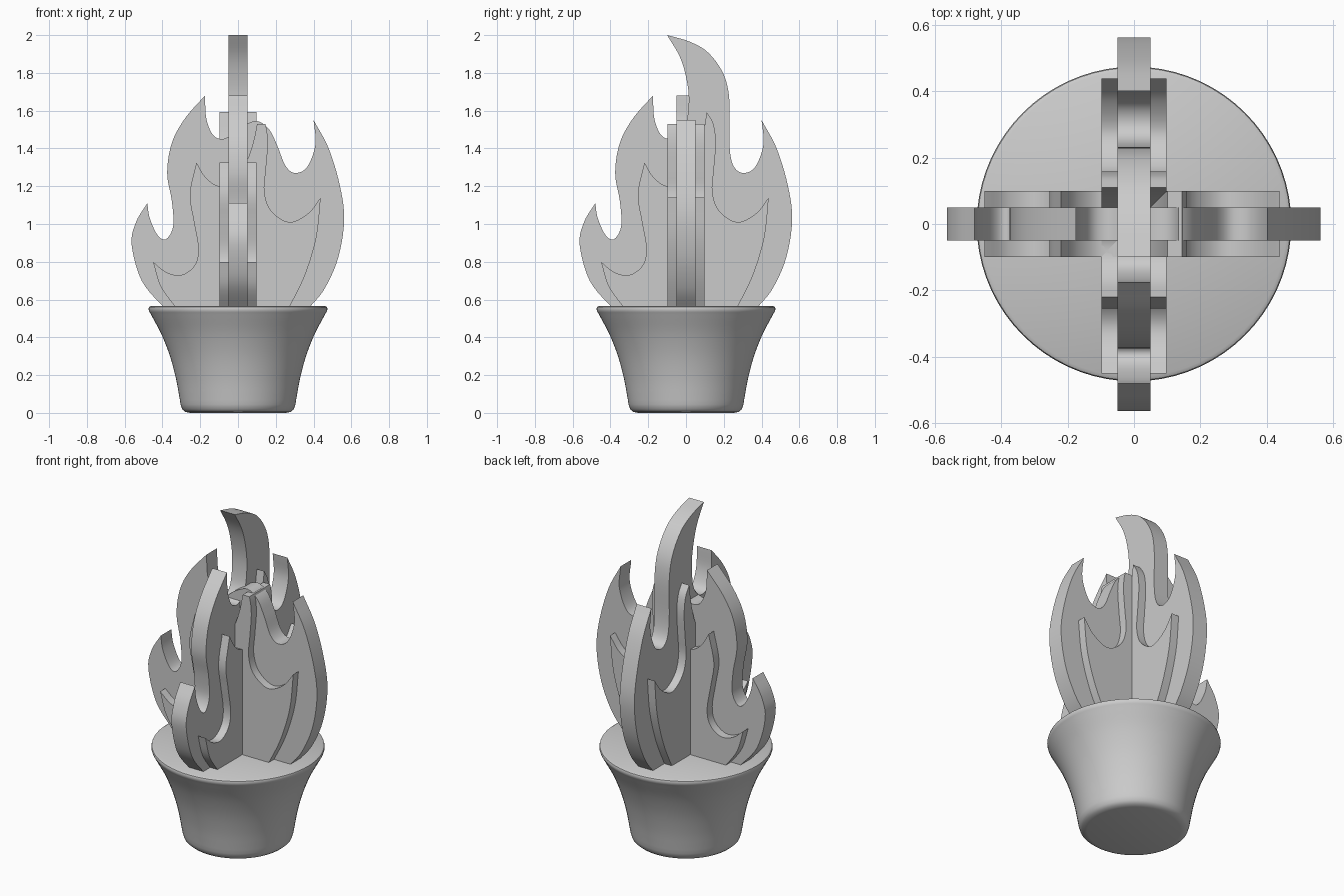
import bpy, bmesh, math
from mathutils import Vector

if "Cube" in bpy.data.objects:
    bpy.data.objects.remove(bpy.data.objects["Cube"])

def curve(runs, n=5):
    """Smooth Catmull-Rom through each run; corners stay sharp where runs meet."""
    out = []
    for run in runs:
        p = [Vector(q) for q in run]
        p = [2 * p[0] - p[1]] + p + [2 * p[-1] - p[-2]]
        for i in range(1, len(p) - 2):
            a, b, c, d = p[i - 1:i + 3]
            for k in range(n):
                t = k / n
                out.append(0.5 * (2 * b + (c - a) * t + (2 * a - 5 * b + 4 * c - d) * t * t
                                  + (3 * b - a - 3 * c + d) * t ** 3))
    out.append(Vector(runs[-1][-1]))
    return out

def finish(name, bm, angle):
    bmesh.ops.recalc_face_normals(bm, faces=bm.faces)
    me = bpy.data.meshes.new(name)
    bm.to_mesh(me)
    bm.free()
    ob = bpy.data.objects.new(name, me)
    bpy.context.collection.objects.link(ob)
    bpy.ops.object.select_all(action='DESELECT')
    ob.select_set(True)
    bpy.context.view_layer.objects.active = ob
    bpy.ops.object.shade_smooth_by_angle(angle=math.radians(angle))
    return ob

def plate(name, runs, half, turned, top=9.0):
    """Flat cut-out in the XZ plane, or turned into the YZ plane."""
    bm = bmesh.new()
    vs = []
    for u, z in curve(runs):
        z = min(z, top)
        vs.append(bm.verts.new((half, u, z) if turned else (u, -half, z)))
    f = bm.faces.new(vs)
    r = bmesh.ops.extrude_face_region(bm, geom=[f])
    off = (-2 * half, 0, 0) if turned else (0, 2 * half, 0)
    bmesh.ops.translate(bm, vec=off, verts=[v for v in r['geom'] if isinstance(v, bmesh.types.BMVert)])
    bmesh.ops.remove_doubles(bm, verts=bm.verts, dist=1e-5)
    return finish(name, bm, 30)

# Pot: lathed solid with rounded rim and foot
profile = [(0, 0), (0.255, 0), (0.28, 0.006), (0.296, 0.02), (0.304, 0.045)]
profile += [tuple(q) for q in curve([[(0.308, 0.07), (0.328, 0.18), (0.36, 0.3), (0.405, 0.415),
                                      (0.455, 0.51), (0.47, 0.537)]], 4)]
profile += [(0.474, 0.55), (0.471, 0.56), (0.46, 0.566), (0, 0.566)]
bm = bmesh.new()
vs = [bm.verts.new((r, 0, z)) for r, z in profile]
es = [bm.edges.new(e) for e in zip(vs, vs[1:])]
bmesh.ops.spin(bm, geom=vs + es, cent=(0, 0, 0), axis=(0, 0, 1), angle=2 * math.pi, steps=72)
bmesh.ops.remove_doubles(bm, verts=bm.verts, dist=1e-5)
finish("pot", bm, 40)

# Outer flame outline: left tongues, centre, right tongue
left = [[(-0.38, 0.55), (-0.40, 0.566), (-0.51, 0.70), (-0.563, 0.89), (-0.54, 1.01), (-0.48, 1.11)],
        [(-0.48, 1.11), (-0.467, 1.03), (-0.425, 0.94), (-0.38, 0.92), (-0.343, 0.99), (-0.35, 1.12),
         (-0.375, 1.27), (-0.35, 1.43), (-0.28, 1.56), (-0.175, 1.68)]]
dip = [(-0.175, 1.68), (-0.168, 1.56), (-0.135, 1.475), (-0.09, 1.45), (-0.045, 1.465)]
right = [(0.25, 1.31), (0.30, 1.27), (0.365, 1.30), (0.41, 1.42), (0.40, 1.55)]
side = [(0.40, 1.55), (0.48, 1.40), (0.54, 1.20), (0.562, 1.02), (0.53, 0.82), (0.46, 0.66),
        (0.385, 0.566), (0.37, 0.55)]
low_centre = [dip + [(0.02, 1.515), (0.10, 1.545), (0.165, 1.50), (0.21, 1.41)] + right]
tall_centre = [dip + [(0.0, 1.53), (0.015, 1.66), (0.0, 1.78), (-0.035, 1.89), (-0.10, 2.0)],
               [(-0.10, 2.0), (0.02, 1.965), (0.12, 1.905), (0.20, 1.79), (0.23, 1.65), (0.23, 1.42)] + right]
plate("outer_flame_across", left + low_centre + [side], 0.05, False)
plate("outer_flame_deep", left + tall_centre + [side], 0.049, True)

# Inner flame, thicker and smaller
inner = [[(-0.32, 0.55), (-0.335, 0.566), (-0.41, 0.67), (-0.45, 0.80)],
         [(-0.45, 0.80), (-0.38, 0.745), (-0.30, 0.73), (-0.23, 0.78), (-0.21, 0.87), (-0.235, 1.02),
          (-0.255, 1.16), (-0.22, 1.325)],
         [(-0.22, 1.325), (-0.17, 1.245), (-0.10, 1.20), (-0.02, 1.22), (0.045, 1.33), (0.085, 1.45), (0.11, 1.592)],
         [(0.11, 1.592), (0.145, 1.53), (0.158, 1.43), (0.148, 1.29), (0.14, 1.17), (0.175, 1.07), (0.27, 1.01),
          (0.37, 1.055), (0.438, 1.14)],
         [(0.438, 1.14), (0.415, 0.93), (0.355, 0.73), (0.275, 0.566), (0.265, 0.55)]]
plate("inner_flame_across", inner, 0.099, False, 1.53)
plate("inner_flame_deep", inner, 0.098, True)
